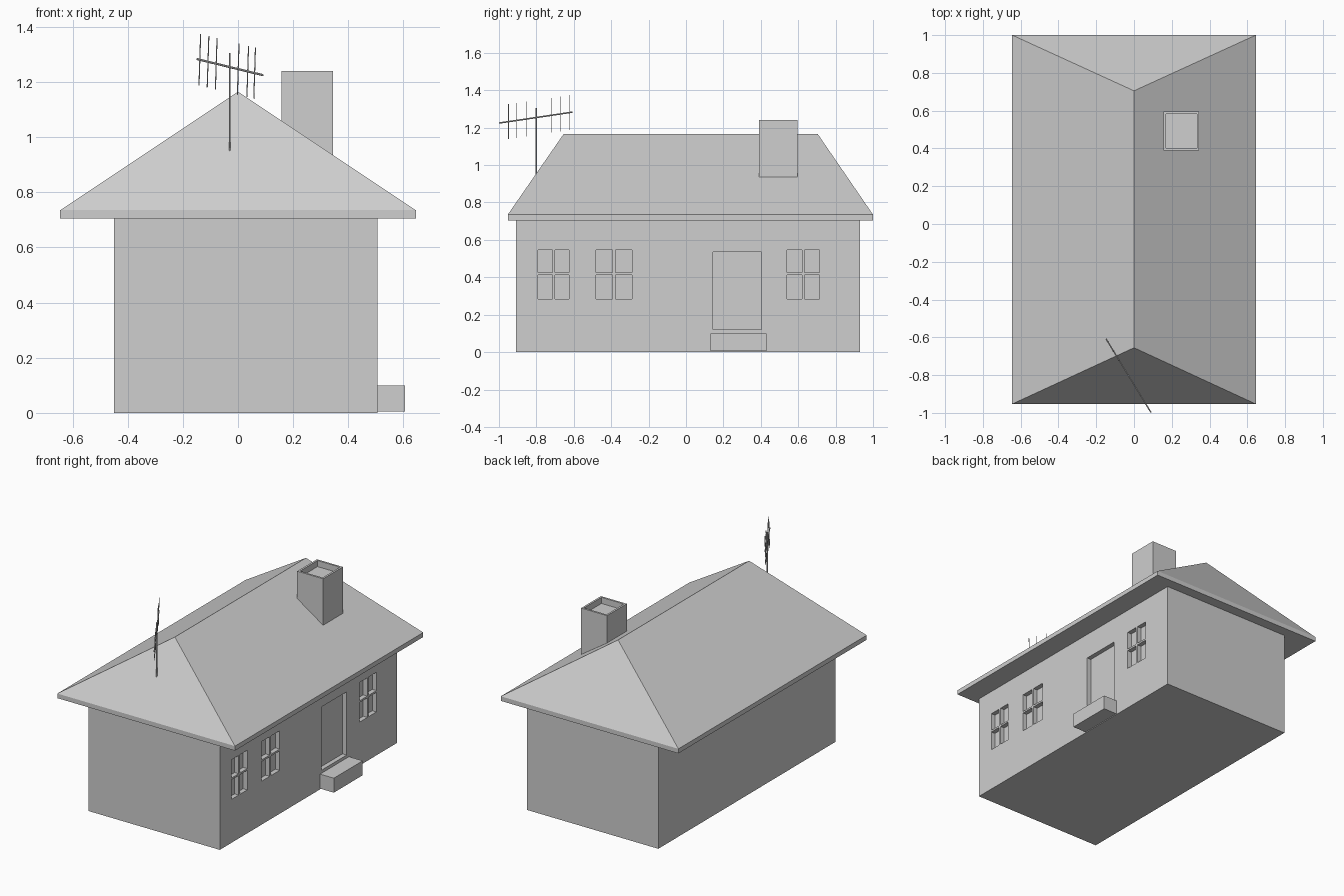
import bpy, bmesh
from mathutils import Vector, Matrix

if "Cube" in bpy.data.objects:
    bpy.data.objects.remove(bpy.data.objects["Cube"], do_unlink=True)

grey = bpy.data.materials.new("plain_grey")
grey.use_nodes = True
colour = (0.62, 0.62, 0.62, 1)
grey.diffuse_color = colour
grey.node_tree.nodes["Principled BSDF"].inputs["Base Color"].default_value = colour


def finish(name, bm):
    bmesh.ops.recalc_face_normals(bm, faces=bm.faces)
    mesh = bpy.data.meshes.new(name)
    bm.to_mesh(mesh)
    bm.free()
    mesh.materials.append(grey)
    obj = bpy.data.objects.new(name, mesh)
    bpy.context.collection.objects.link(obj)
    return obj


def add_box(bm, x, y, z):
    lo, hi = Vector((x[0], y[0], z[0])), Vector((x[1], y[1], z[1]))
    mat = Matrix.Translation((lo + hi) / 2) @ Matrix.Diagonal((*(hi - lo), 1))
    return bmesh.ops.create_cube(bm, size=1, matrix=mat)["verts"]


def box(name, x, y, z):
    bm = bmesh.new()
    add_box(bm, x, y, z)
    return finish(name, bm)


def add_rod(bm, a, b, radius, sides=6):
    a, b = Vector(a), Vector(b)
    rot = (b - a).to_track_quat("Z", "Y").to_matrix().to_4x4()
    bmesh.ops.create_cone(bm, cap_ends=True, segments=sides, radius1=radius, radius2=radius,
                          depth=(b - a).length, matrix=Matrix.Translation((a + b) / 2) @ rot)


# Walls with recessed door and window panes on the right-hand side
SIDE = 0.505
walls = box("walls", (-0.45, SIDE), (-0.91, 0.93), (0, 0.705))
bm = bmesh.new()
recess = (SIDE - 0.03, SIDE + 0.1)
add_box(bm, recess, (0.145, 0.405), (0.12, 0.535))
for start, end in ((-0.79, -0.625), (-0.48, -0.29), (0.54, 0.715)):
    middle = (start + end) / 2
    for y in ((start, middle - 0.007), (middle + 0.007, end)):
        for z in ((0.285, 0.413), (0.425, 0.545)):
            add_box(bm, recess, y, z)
cutter = finish("opening_cutter", bm)
cutter.hide_render = True
cut = walls.modifiers.new("openings", "BOOLEAN")
cut.operation, cut.solver, cut.object = "DIFFERENCE", "EXACT", cutter
bpy.context.view_layer.objects.active = walls
bpy.ops.object.modifier_apply(modifier=cut.name)
bpy.data.objects.remove(cutter, do_unlink=True)

# Doorstep
box("doorstep", (SIDE, 0.605), (0.13, 0.43), (0.005, 0.1))

# Hipped roof: eave slab whose top is extruded and pinched to a ridge
bm = bmesh.new()
add_box(bm, (-0.645, 0.645), (-0.953, 1.0), (0.705, 0.735))
bm.faces.ensure_lookup_table()
top = max(bm.faces, key=lambda f: f.calc_center_median().z)
raised = bmesh.ops.extrude_face_region(bm, geom=[top])["geom"]
bmesh.ops.delete(bm, geom=[top], context="FACES_ONLY")
for v in [g for g in raised if isinstance(g, bmesh.types.BMVert)]:
    v.co = (0, 0.705 if v.co.y > 0 else -0.655, 1.165)
bmesh.ops.remove_doubles(bm, verts=bm.verts, dist=0.0001)
finish("hipped_roof", bm)

# Chimney with a sunken flue
bm = bmesh.new()
add_box(bm, (0.157, 0.345), (0.39, 0.595), (0.935, 1.24))
top = max(bm.faces, key=lambda f: f.calc_center_median().z)
bmesh.ops.inset_region(bm, faces=[top], thickness=0.018)
flue = bmesh.ops.extrude_face_region(bm, geom=[top])["geom"]
bmesh.ops.delete(bm, geom=[top], context="FACES_ONLY")
bmesh.ops.translate(bm, vec=(0, 0, -0.04),
                    verts=[g for g in flue if isinstance(g, bmesh.types.BMVert)])
finish("chimney", bm)

# Aerial: mast, sloping boom and upright elements
bm = bmesh.new()
add_rod(bm, (-0.03, -0.80, 0.95), (-0.03, -0.80, 1.305), 0.004)
finish("aerial_mast", bm)
back, front = Vector((-0.148, -0.608, 1.283)), Vector((0.09, -0.998, 1.225))
bm = bmesh.new()
add_rod(bm, back, front, 0.004)
finish("aerial_boom", bm)
bm = bmesh.new()
for t in (0.04, 0.165, 0.29, 0.625, 0.77, 0.875):
    centre = back.lerp(front, t)
    half = Vector((0.003, 0, 0.093))
    add_rod(bm, centre - half, centre + half, 0.002)
finish("aerial_elements", bm)
